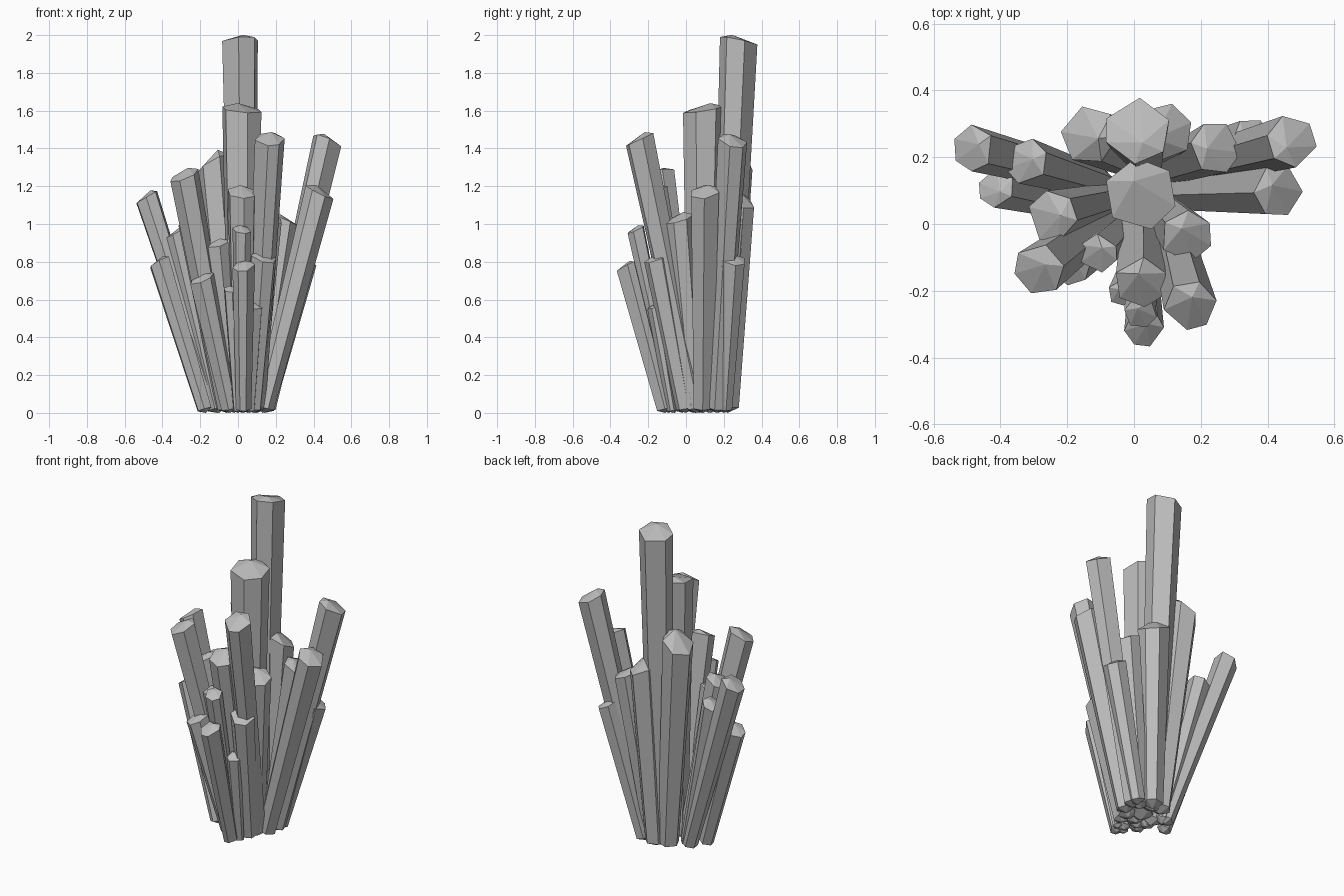
import bpy, bmesh, math, random
from mathutils import Vector

if "Cube" in bpy.data.objects:
    bpy.data.objects.remove(bpy.data.objects["Cube"], do_unlink=True)

random.seed(4)
stone = bpy.data.materials.new("grey_crystal")
stone.use_nodes = True
grey = (0.5, 0.5, 0.5, 1)
stone.diffuse_color = grey
stone.node_tree.nodes["Principled BSDF"].inputs["Base Color"].default_value = grey
heart = Vector((0.02, 0.1, 0))


def crystal(name, tip, foot, radius, cap, sides=6):
    """Tapered prism whose point leans toward the middle of the cluster."""
    axis = (tip - foot).normalized()
    turn = axis.to_track_quat('Z', 'Y')
    spin = random.uniform(0, math.tau / sides)
    skew = [random.uniform(-0.18, 0.18) for _ in range(sides)]
    inward = turn.inverted() @ Vector((heart.x - tip.x, heart.y - tip.y, 0))
    tilt = math.atan2(inward.y, inward.x) + random.uniform(-0.6, 0.6)
    bm = bmesh.new()

    def ring(centre, size, slope):
        verts = []
        for i in range(sides):
            angle = spin + math.tau * (i + skew[i]) / sides
            local = Vector((math.cos(angle), math.sin(angle), slope * math.cos(angle - tilt)))
            verts.append(bm.verts.new(centre + turn @ (local * size)))
        return verts

    low = ring(foot + axis * radius * 0.35, radius * 0.68, 0)
    high = ring(tip - axis * radius * cap, radius, cap * 0.6)
    lean = Vector((math.cos(tilt), math.sin(tilt), 0)) * radius * 0.4
    top = bm.verts.new(tip + turn @ lean)
    bottom = bm.verts.new(foot)
    for i in range(sides):
        j = (i + 1) % sides
        bm.faces.new((low[i], low[j], high[j], high[i]))
        bm.faces.new((high[i], high[j], top))
        bm.faces.new((low[j], low[i], bottom))
    mesh = bpy.data.meshes.new(name)
    bm.to_mesh(mesh)
    bm.free()
    mesh.materials.append(stone)
    bpy.context.collection.objects.link(bpy.data.objects.new(name, mesh))


# Cap height of each group, as a share of the radius
CAPS = {"centre": 0.3, "back": 0.8, "left": 0.4, "right": 0.4, "front": 0.4}

# Tip x, y, z, radius, foot x, y in hundredths
GROUPS = {
    "centre": [
        (1, 28, 200, 10, 3, 20), (2, 9, 164, 11, 2, 8)],
    "back": [
        (-14, 27, 139, 9, -2, 20), (9, 28, 120, 9, 5, 22)],
    "left": [
        (48, 25, 147, 8, 14, 16), (44, 10, 120, 8, 13, 9), (25, 23, 105, 8, 10, 17),
        (36, 25, 84, 7, 14, 20), (16, -4, 106, 8, 8, 5)],
    "right": [
        (-49, 23, 117, 7, -11, 13), (-33, 19, 98, 7, -10, 12), (-42, 11, 82, 6, -17, 5),
        (-25, 2, 105, 8, -6, 7), (-29, -14, 129, 8, -5, 4), (-11, -9, 92, 6, -2, 0),
        (-20, -12, 74, 7, -4, -2)],
    "front": [
        (17, -25, 148, 8, 9, 6), (14, -16, 85, 7, 8, 0), (2, -18, 120, 8, 2, 4),
        (2, -27, 99, 5, 2, -6), (3, -32, 80, 6, 3, -11), (-4, -21, 67, 4, 0, -9),
        (9, -17, 58, 4, 6, -7)],
}
for group, rows in GROUPS.items():
    for number, row in enumerate(rows, 1):
        x, y, z, radius, foot_x, foot_y = (value / 100 for value in row)
        crystal(f"{group}_crystal_{number}", Vector((x, y, z)),
                Vector((foot_x, foot_y, 0)), radius, CAPS[group])
